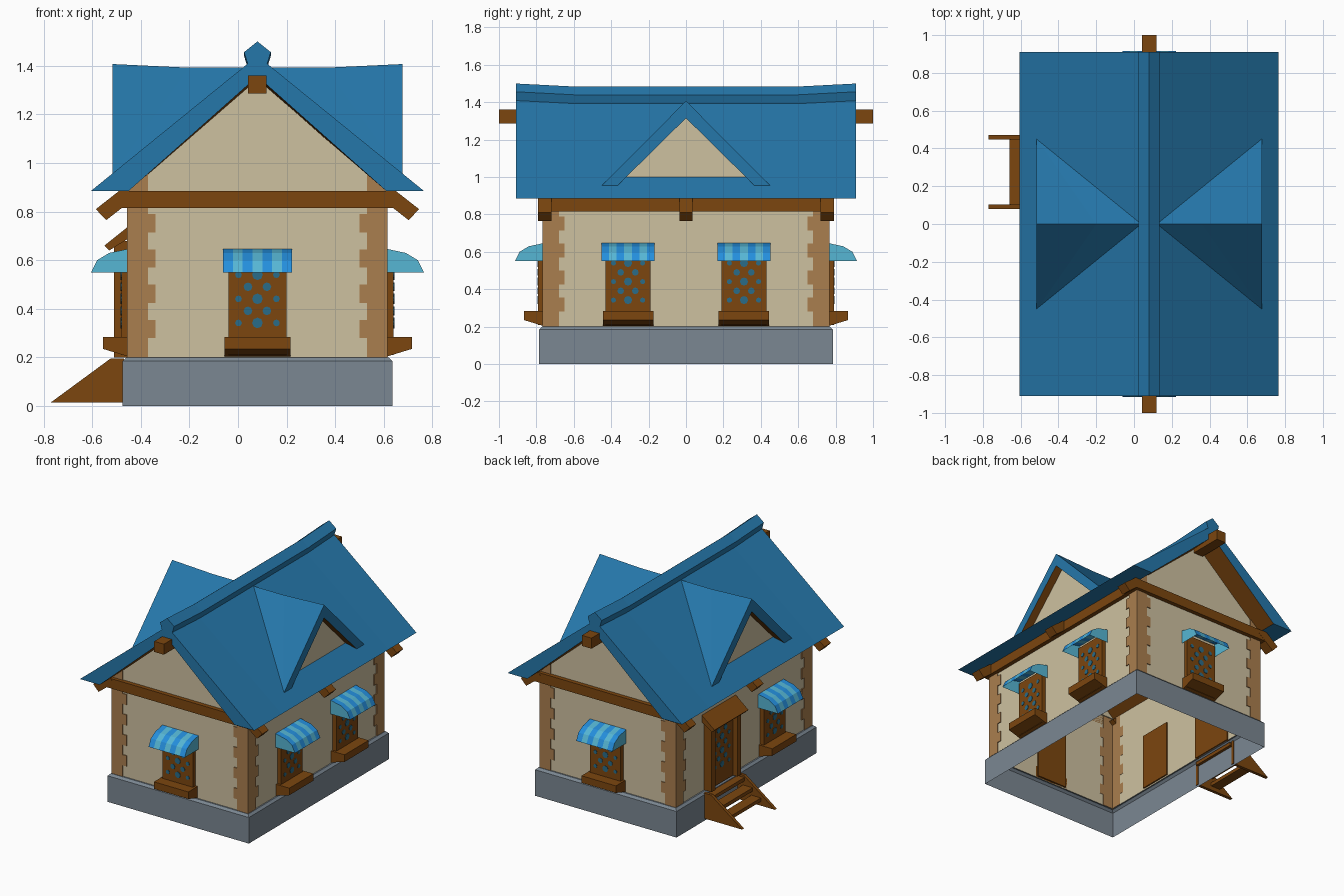
import bpy, bmesh
from math import radians, cos, sin, pi
from mathutils import Matrix, Vector

if "Cube" in bpy.data.objects:
    bpy.data.objects.remove(bpy.data.objects["Cube"])


def material(name, *rgb):
    color = [((c / 255 + 0.055) / 1.055) ** 2.4 for c in rgb] + [1]
    m = bpy.data.materials.new(name)
    m.use_nodes = True
    m.diffuse_color = color
    m.node_tree.nodes["Principled BSDF"].inputs["Base Color"].default_value = color
    return m


ROOF = material("roof blue", 37, 119, 170)
CREAM = material("cream plaster", 206, 193, 160)
TAN = material("tan quoin", 170, 126, 78)
BROWN = material("brown wood", 124, 70, 15)
GREY = material("grey stone", 123, 135, 146)
STRIPE = material("awning blue", 36, 142, 220)
LIGHT = material("awning light blue", 86, 182, 212)
GLASS = material("window glass", 42, 108, 136)

CX = 0.08                  # centre line of the house
HW, HD = 0.53, 0.76        # half width and half depth of the walls
HOME = Matrix.Translation((CX, 0, 0))


def finish(name, bm, mats, M=HOME, rule=None):
    bmesh.ops.recalc_face_normals(bm, faces=bm.faces)
    bm.normal_update()
    if rule:
        for f in bm.faces:
            f.material_index = rule(f)
    me = bpy.data.meshes.new(name)
    bm.to_mesh(me)
    bm.free()
    for m in mats:
        me.materials.append(m)
    ob = bpy.data.objects.new(name, me)
    ob.matrix_world = M
    bpy.context.collection.objects.link(ob)
    return ob


def add_prism(bm, points, vec):
    """Solid made by sweeping a polygon along a vector."""
    a = [bm.verts.new(p) for p in points]
    b = [bm.verts.new(Vector(p) + Vector(vec)) for p in points]
    bm.faces.new(a)
    bm.faces.new(b[::-1])
    for i in range(len(a)):
        j = (i + 1) % len(a)
        bm.faces.new((a[i], a[j], b[j], b[i]))


def prism(name, points, vec, mat, M=HOME):
    bm = bmesh.new()
    add_prism(bm, points, vec)
    return finish(name, bm, [mat], M)


def box(name, x, y, z, mat, M=HOME):
    pts = [(x[0], y[0], z[0]), (x[1], y[0], z[0]), (x[1], y[1], z[0]), (x[0], y[1], z[0])]
    return prism(name, pts, (0, 0, z[1] - z[0]), mat, M)


def loft(name, rings, mats, cap=True, rule=None):
    bm = bmesh.new()
    rows = [[bm.verts.new(p) for p in r] for r in rings]
    n = len(rows[0])
    for a, b in zip(rows, rows[1:]):
        for i in range(n):
            bm.faces.new((a[i], a[(i + 1) % n], b[(i + 1) % n], b[i]))
    if cap:
        bm.faces.new(rows[0])
        bm.faces.new(rows[-1][::-1])
    return finish(name, bm, mats, HOME, rule)


def wall_frame(angle, u=0):
    """Local frame on a wall: x along it, -y outward."""
    dist = HD if angle % 180 == 0 else HW
    return HOME @ Matrix.Rotation(radians(angle), 4, "Z") @ Matrix.Translation((u, -dist, 0))


def underside_brown(f):
    return int(-0.95 < f.normal.z < -0.3)


# Stone base and plaster walls
def rect(w, d, z):
    return [(-w, -d, z), (w, -d, z), (w, d, z), (-w, d, z)]


loft("stone_base", [rect(0.555, 0.785, 0), rect(0.555, 0.785, 0.185),
                    rect(0.54, 0.77, 0.2), rect(HW, HD, 0.2)], [GREY], cap=False)
loft("walls", [rect(HW, HD, 0.2), rect(HW, HD, 0.885)], [CREAM], cap=False)
for side, s in (("front", -1), ("back", 1)):
    prism(side + "_gable", [(-HW, s * HD, 0.885), (HW, s * HD, 0.885), (0, s * HD, 1.345)],
          (0, -s * 0.01, 0), CREAM)

# Main roof and ridge cap, rising a little at both ends
def sagging(profile):
    return [[(x, y, z + (lift if z > 1 else 0)) for x, z in profile]
            for y, lift in ((-0.91, 0.016), (-0.6, 0), (0.6, 0), (0.91, 0.016))]


loft("main_roof", sagging([(-0.685, 0.885), (0, 1.425), (0.685, 0.885),
                           (HW, 0.885), (0, 1.34), (-HW, 0.885)]),
     [ROOF, BROWN], rule=underside_brown)
loft("ridge_cap", sagging([(-0.035, 1.375), (-0.055, 1.44), (0, 1.484),
                           (0.055, 1.44), (0.035, 1.375)]), [ROOF])

# Dormers, one on each slope
def dormer(side, s):
    bm = bmesh.new()
    v = lambda x, y, z: bm.verts.new((s * x, y, z))
    top, mid, end = v(0.597, 0, 1.407), v(0.28, 0, 1.392), v(0.03, 0, 1.392)
    under, under_end = v(0.597, 0, 1.315), v(0.147, 0, 1.315)
    for t in (-1, 1):
        foot, inner = v(0.597, t * 0.455, 0.95), v(0.597, t * 0.37, 0.95)
        bm.faces.new((top, mid, foot))
        bm.faces.new((mid, end, foot))
        bm.faces.new((under, inner, under_end))
        bm.faces.new((top, foot, inner, under))
        bm.faces.new((foot, end, under_end, inner))
    # the faces hidden inside the roof stay blue
    finish(side + "_dormer_roof", bm, [ROOF, BROWN], HOME,
           lambda f: int(len(f.verts) == 3 and f.normal.z < -0.3))
    prism(side + "_dormer_wall", [(s * 0.54, -0.37, 0.95), (s * 0.54, 0.37, 0.95),
                                  (s * 0.54, 0, 1.315)], (-s * 0.01, 0, 0), CREAM)


dormer("left", 1)
dormer("right", -1)

# Eave beams, rafter ends and ridge beam ends
for side, s in (("left", 1), ("right", -1)):
    box(side + "_eave_beam", (s * HW, s * 0.56), (-0.79, 0.79), (0.815, 0.885), BROWN)
    for i, y in enumerate((-0.755, 0, 0.755)):
        prism(f"{side}_rafter_end_{i}", [(s * 0.665, y - 0.036, 0.81), (s * 0.622, y - 0.036, 0.765),
                                         (s * 0.5, y - 0.036, 0.86), (s * 0.55, y - 0.036, 0.9)],
              (0, 0.072, 0), BROWN)
for side, s in (("back", 1), ("front", -1)):
    box(side + "_cross_beam", (-0.56, 0.56), (s * HD, s * 0.79), (0.815, 0.885), BROWN)
    box(side + "_ridge_beam", (-0.038, 0.038), (s * 0.72, s * 1.0), (1.285, 1.36), BROWN)

# Toothed corner quoins on every wall
for name, angle, half in (("front", 0, HW), ("left", 90, HD), ("back", 180, HW), ("right", 270, HD)):
    top = 0.955 if half == HW else 0.885
    for s in (-1, 1):
        pts = [(s * (half + 0.006), 0.2), (s * (half - 0.08), 0.2)]
        for k in range(4):
            z = 0.28 + k * 0.145
            pts += [(s * (half - u), h) for u, h in
                    ((0.08, z), (0.11, z), (0.11, z + 0.075), (0.08, z + 0.075))]
        pts += [(s * (half - 0.08), top), (s * (half + 0.006), 0.885)]
        prism(f"{name}_quoin_{'a' if s < 0 else 'b'}", [(u, 0.002, z) for u, z in pts],
              (0, -0.008, 0), TAN, wall_frame(angle))


# Staggered round panes
def panes(name, M, depth, z0, rows):
    bm = bmesh.new()
    for k in range(rows):
        for c in ((-2, 0, 2) if k % 2 == 0 else (-1, 1)):
            r = 0.022 - 0.004 * abs(c)
            ring = [(c * 0.039 + r * cos(pi * i / 4), -depth + 0.002,
                     z0 + k * 0.0495 + r * sin(pi * i / 4)) for i in range(8)]
            add_prism(bm, ring, (0, -0.005, 0))
    finish(name, bm, [GLASS], M)


# Windows with sill and striped awning
def window(name, angle, u=0):
    M = wall_frame(angle, u)
    box(name + "_frame", (-0.12, 0.12), (0.01, -0.03), (0.21, 0.61), BROWN, M)
    panes(name + "_panes", M, 0.03, 0.342, 5)
    prism(name + "_sill", [(-0.135, 0, 0.203), (-0.135, -0.105, 0.235),
                           (-0.135, -0.105, 0.285), (-0.135, 0, 0.285)], (0.27, 0, 0), BROWN, M)
    curve = [(0, 0.647), (-0.08, 0.63), (-0.13, 0.6), (-0.155, 0.55)]
    bm = bmesh.new()
    cols = [[bm.verts.new((-0.142 + 0.284 * i / 7, y, z)) for y, z in curve] for i in range(8)]
    for i, (a, b) in enumerate(zip(cols, cols[1:])):
        for j in range(3):
            bm.faces.new((a[j], a[j + 1], b[j + 1], b[j])).material_index = i % 2
    for col in (cols[0], cols[-1]):
        corner = bm.verts.new((col[0].co.x, 0, 0.55))
        bm.faces.new(col + [corner]).material_index = 1
    finish(name + "_awning", bm, [STRIPE, LIGHT], M)


window("front_window", 0)
window("back_window", 180)
window("left_window_front", 90, -0.31)
window("left_window_back", 90, 0.31)
window("right_window", 270, 0.31)

# Door with posts, lintel and sloping canopy
D = wall_frame(270, -0.275)
box("door_panel", (-0.15, 0.15), (0.01, -0.025), (0.2, 0.66), BROWN, D)
panes("door_panes", D, 0.025, 0.33, 6)
for s, name in ((-1, "back"), (1, "front")):
    box(f"door_post_{name}", (s * 0.125, s * 0.165), (0.01, -0.06), (0.2, 0.68), BROWN, D)
box("door_lintel", (-0.165, 0.165), (0.01, -0.06), (0.63, 0.68), BROWN, D)
prism("door_canopy", [(-0.19, 0, 0.74), (-0.19, -0.1, 0.66), (-0.19, -0.08, 0.64),
                      (-0.19, 0, 0.69)], (0.38, 0, 0), BROWN, D)

# Open wooden steps
for s, name in ((-1, "back"), (1, "front")):
    prism(f"stair_side_{name}", [(s * 0.195, -0.02, 0.015), (s * 0.195, -0.32, 0.015),
                                 (s * 0.195, -0.075, 0.195), (s * 0.195, -0.02, 0.195)],
          (-s * 0.022, 0, 0), BROWN, D)
for i in range(3):
    y = -0.21 + i * 0.065
    box(f"stair_tread_{i}", (-0.175, 0.175), (y, y + 0.075), (0.045 + i * 0.055, 0.07 + i * 0.055), BROWN, D)
